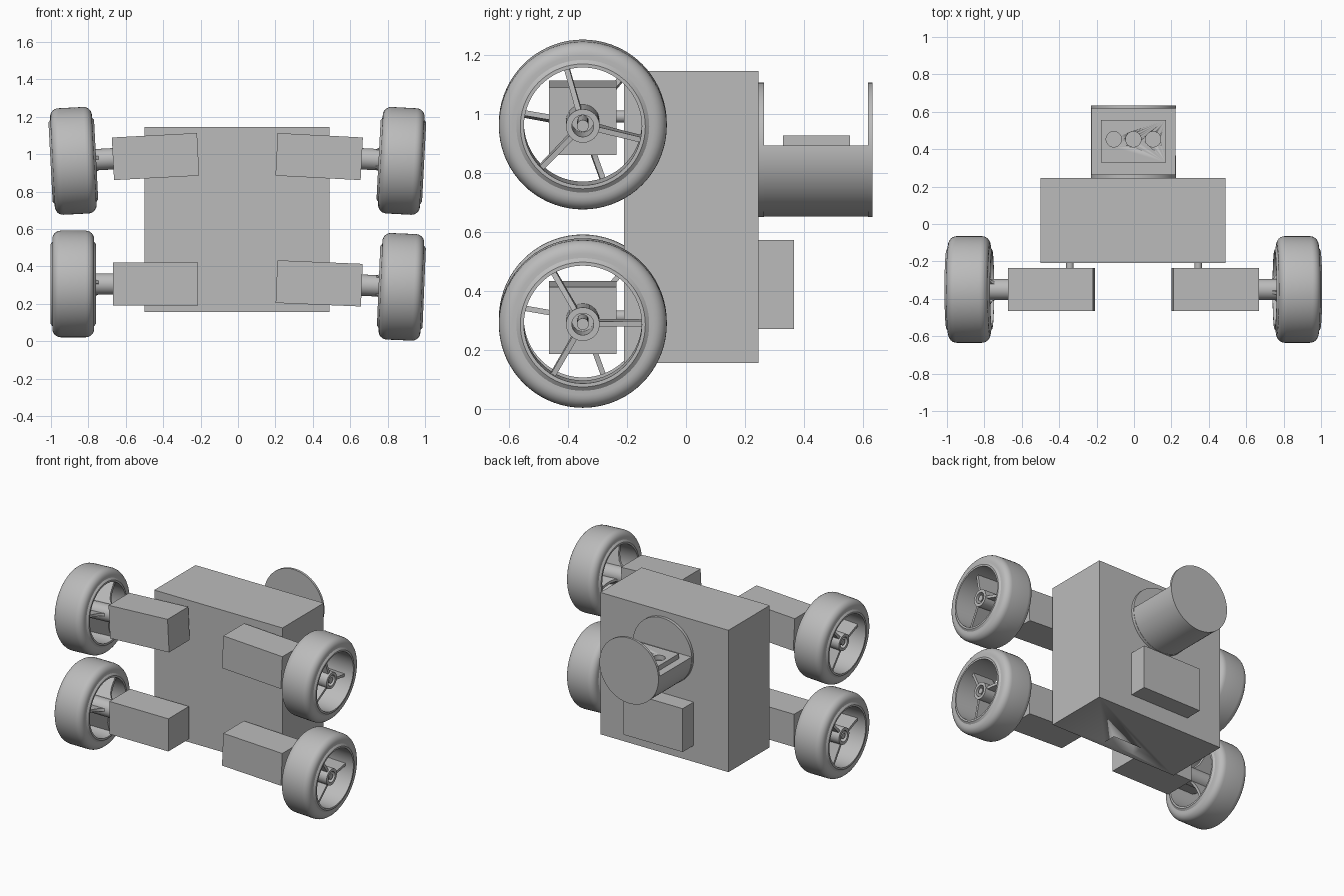
import bpy, bmesh, math
from mathutils import Matrix, Vector

if "Cube" in bpy.data.objects:
    bpy.data.objects.remove(bpy.data.objects["Cube"])

GREY = bpy.data.materials.new("plain grey")
GREY.use_nodes = True
GREY.diffuse_color = (0.5, 0.5, 0.5, 1)
GREY.node_tree.nodes["Principled BSDF"].inputs["Base Color"].default_value = (0.5, 0.5, 0.5, 1)


def finish(name, bm, matrix=Matrix()):
    """Turn a bmesh into an object, smooth except at sharp edges."""
    bmesh.ops.recalc_face_normals(bm, faces=bm.faces)
    for f in bm.faces:
        f.smooth = True
    for e in bm.edges:
        e.smooth = len(e.link_faces) == 2 and e.calc_face_angle() < math.radians(32)
    mesh = bpy.data.meshes.new(name)
    bm.to_mesh(mesh)
    bm.free()
    mesh.materials.append(GREY)
    ob = bpy.data.objects.new(name, mesh)
    ob.matrix_world = matrix
    bpy.context.collection.objects.link(ob)
    return ob


def box(name, centre, size, matrix=Matrix()):
    bm = bmesh.new()
    bmesh.ops.create_cube(bm, size=1, matrix=Matrix.Translation(centre) @ Matrix.Diagonal((*size, 1)))
    return finish(name, bm, matrix)


def rod(name, start, end, radius, matrix=Matrix(), cut_z=None):
    """Cylinder between two points, optionally cut flat at a height."""
    start, end = Vector(start), Vector(end)
    axis = end - start
    turn = axis.to_track_quat("Z", "Y").to_matrix().to_4x4()
    bm = bmesh.new()
    bmesh.ops.create_cone(bm, cap_ends=True, segments=64, radius1=radius, radius2=radius,
                          depth=axis.length, matrix=Matrix.Translation((start + end) / 2) @ turn)
    if cut_z is not None:
        cut = bmesh.ops.bisect_plane(bm, geom=bm.verts[:] + bm.edges[:] + bm.faces[:],
                                     plane_co=(0, 0, cut_z), plane_no=(0, 0, 1), clear_outer=True)
        edges = [g for g in cut["geom_cut"] if isinstance(g, bmesh.types.BMEdge)]
        bmesh.ops.holes_fill(bm, edges=edges)
    return finish(name, bm, matrix)


def lathe(name, profile, matrix, steps=72):
    """Revolve a closed (x, radius) profile about the x axis."""
    bm = bmesh.new()
    rings = []
    for i in range(steps):
        a = math.tau * i / steps
        rings.append([bm.verts.new((x, r * math.cos(a), r * math.sin(a))) for x, r in profile])
    n = len(profile)
    for i in range(steps):
        p, q = rings[i], rings[(i + 1) % steps]
        for j in range(n):
            k = (j + 1) % n
            bm.faces.new((p[j], p[k], q[k], q[j]))
    return finish(name, bm, matrix)


def cut(ob, cutter):
    cutter.hide_render = True
    cutter.hide_set(True)
    mod = ob.modifiers.new("cut", "BOOLEAN")
    mod.operation = "DIFFERENCE"
    mod.solver = "EXACT"
    mod.object = cutter


# Wheel dimensions, measured outward along the axle from the motor centre
WHEEL = 0.44
HALF = 0.112


def tyre_profile():
    round_r = 0.045
    pts = []
    for side, first in ((-1, 180), (1, 90)):
        for step in range(7):
            a = math.radians(first - step * 15)
            pts.append((WHEEL + side * (HALF - round_r) + round_r * math.cos(a),
                        0.285 - round_r + round_r * math.sin(a)))
    return [(WHEEL - HALF, 0.205)] + pts + [(WHEEL + HALF, 0.205)]


def spoke(name, angle, matrix):
    """Thin fin that joins the hub to the rim."""
    outline = [(-0.15, 0.05), (-0.125, 0.062), (-0.105, 0.09), (-0.095, 0.13),
               (-0.09, 0.205), (0.06, 0.205), (0.085, 0.05)]
    bm = bmesh.new()
    face = bm.faces.new([bm.verts.new((WHEEL + x, r, -0.009)) for x, r in outline])
    grown = bmesh.ops.extrude_face_region(bm, geom=[face])
    bmesh.ops.translate(bm, vec=(0, 0, 0.018),
                        verts=[g for g in grown["geom"] if isinstance(g, bmesh.types.BMVert)])
    return finish(name, bm, matrix @ Matrix.Rotation(math.radians(angle), 4, "X"))


def wheel_unit(label, x, z, droop, phase):
    """Motor, axle and wheel, built pointing to +x and then placed."""
    m = Matrix.Translation((x, -0.35, z))
    if x < 0:
        m = m @ Matrix.Rotation(math.pi, 4, "Z")
    m = m @ Matrix.Rotation(math.radians(droop), 4, "Y")
    box(label + "_motor", (0, 0, 0), (0.456, 0.228, 0.228), m)
    rod(label + "_axle", (0.2, 0, 0), (0.53, 0, 0), 0.02, m)
    lathe(label + "_hub", [(0.22, 0.037), (0.22, 0.057), (0.535, 0.057), (0.535, 0.037)], m, 48)
    lathe(label + "_tyre", tyre_profile(), m)
    lathe(label + "_rim", [(WHEEL - 0.122, 0.2), (WHEEL - 0.122, 0.212), (WHEEL - 0.11, 0.228),
                           (WHEEL + 0.11, 0.228), (WHEEL + 0.122, 0.212), (WHEEL + 0.122, 0.2)], m)
    for i in range(3):
        spoke(f"{label}_spoke_{i + 1}", phase + i * 120, m)
    # Peg that holds the motor on the body
    peg_x = math.copysign(0.343, x)
    rod(label + "_peg", (peg_x, -0.25, z + 0.004), (peg_x, -0.2, z + 0.004), 0.02)


wheel_unit("upper_left", 0.434, 0.987, 3.0, -14)
wheel_unit("lower_left", 0.434, 0.309, 2.4, 0)
wheel_unit("upper_right", -0.441, 0.987, 3.0, 10)
wheel_unit("lower_right", -0.441, 0.306, 0.0, 10)

# Body with a slot in its underside
body = box("body", (-0.005, 0.018, 0.65), (0.99, 0.455, 0.99))
cut(body, box("slot_cutter", (-0.015, -0.122, 0.2), (0.23, 0.09, 0.4)))

# Box on the back
box("back_box", (-0.003, 0.304, 0.421), (0.456, 0.126, 0.303))

# Drum: half cylinder between two full end discs
cx, cz = -0.003, 0.878
rod("drum", (cx, 0.25, cz), (cx, 0.625, cz), 0.226, cut_z=0.893)
rod("drum_inner_disc", (cx, 0.24, cz), (cx, 0.265, cz), 0.228)
rod("drum_outer_disc", (cx, 0.617, cz), (cx, 0.633, cz), 0.228)

# Raised panel on the drum with three round holes
panel = box("drum_panel", (cx, 0.443, 0.907), (0.346, 0.228, 0.04))
for i in (-1, 0, 1):
    hx = cx + i * 0.105
    cut(panel, rod(f"hole_cutter_{i + 2}", (hx, 0.453, 0.85), (hx, 0.453, 0.96), 0.041))
